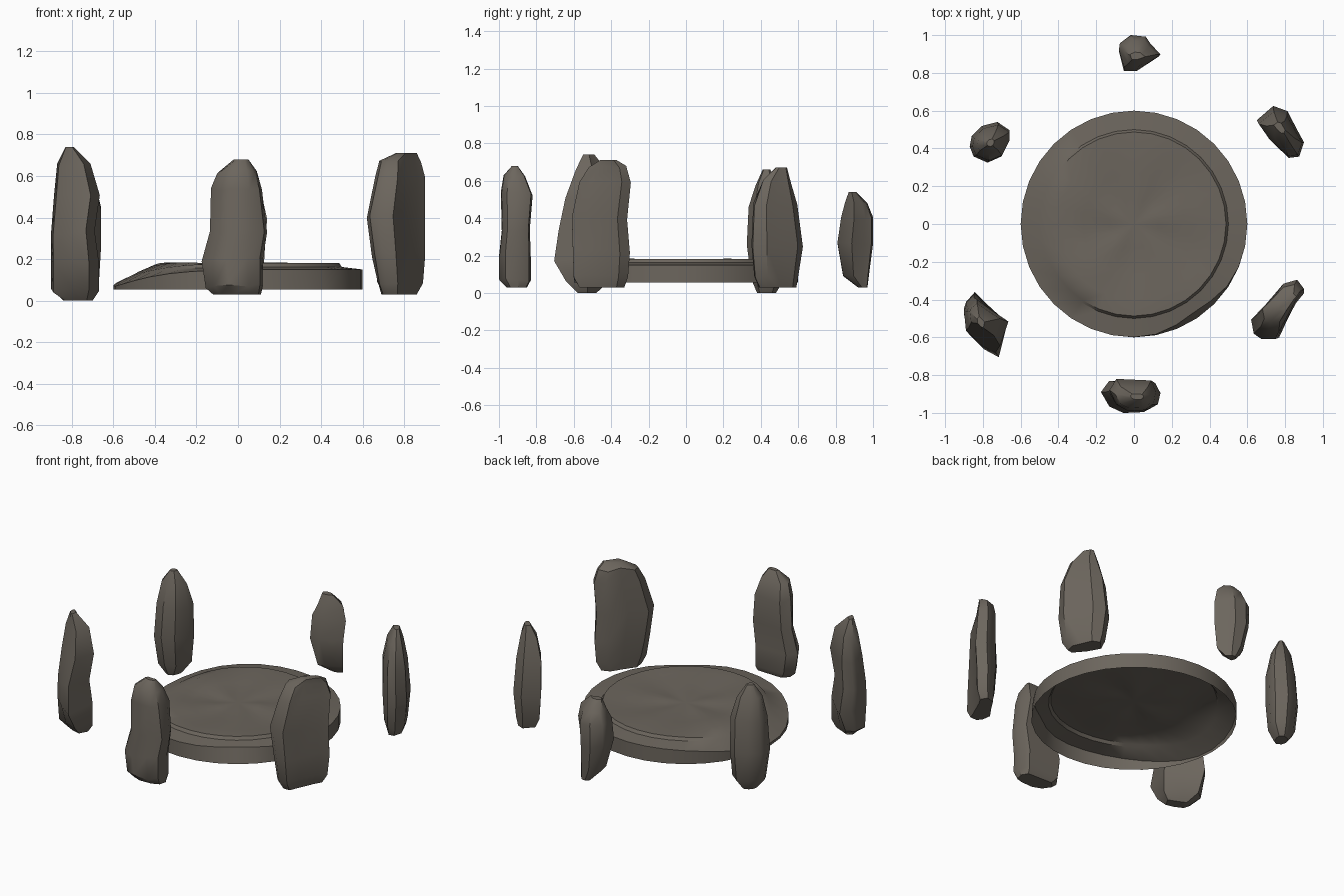
import bpy, bmesh, math, random

if "Cube" in bpy.data.objects:
    bpy.data.objects.remove(bpy.data.objects["Cube"])

random.seed(4)
stone_mat = bpy.data.materials.new("grey brown stone")
stone_mat.diffuse_color = (0.15, 0.132, 0.11, 1)
stone_mat.use_nodes = True
stone_mat.node_tree.nodes["Principled BSDF"].inputs["Base Color"].default_value = stone_mat.diffuse_color


def finish(name, bm, angle):
    bmesh.ops.recalc_face_normals(bm, faces=bm.faces)
    me = bpy.data.meshes.new(name)
    bm.to_mesh(me)
    bm.free()
    ob = bpy.data.objects.new(name, me)
    bpy.context.collection.objects.link(ob)
    me.materials.append(stone_mat)
    bpy.ops.object.select_all(action='DESELECT')
    ob.select_set(True)
    bpy.context.view_layer.objects.active = ob
    bpy.ops.object.shade_smooth_by_angle(angle=math.radians(angle))
    return ob


def bridge(bm, a, b):
    n = len(a)
    for i in range(n):
        bm.faces.new((a[i], a[(i + 1) % n], b[(i + 1) % n], b[i]))


def stone(name, outline, rings):
    """Loft a unit outline through rings of (z, x0, x1, y0, y1)."""
    bm = bmesh.new()
    loops = []
    for z, x0, x1, y0, y1 in rings:
        loops.append([bm.verts.new(((x0 + x1) / 2 + u * (x1 - x0) / 2,
                                    (y0 + y1) / 2 + v * (y1 - y0) / 2, z))
                      for u, v in outline])
    for a, b in zip(loops, loops[1:]):
        bridge(bm, a, b)
    bm.faces.new(loops[0])
    bm.faces.new(loops[-1])
    # small chisel irregularity on the inner rings
    for loop in loops[1:-1]:
        for v in loop:
            v.co.z += random.uniform(-0.012, 0.012)
    return finish(name, bm, 38)


# Six standing stones
stone("back_stone",
      [(-1, .1), (-.75, -1), (-.1, -1), (1, -.2), (.5, .5), (.3, .9), (-.4, 1), (-.95, .5)],
      [(.03, .02, .09, .92, .97), (.1, -.04, .12, .84, .98), (.27, -.08, .13, .81, 1),
       (.4, -.08, .14, .83, 1), (.48, -.05, .12, .85, .97), (.54, -.02, .06, .87, .91)])

stone("back_right_stone",
      [(-1, .45), (-.3, 1), (.3, .8), (.7, .1), (1, -.4), (.8, -.95), (.35, -1), (-.45, -.3)],
      [(.03, .7, .85, .39, .59), (.08, .67, .88, .365, .6), (.25, .65, .9, .35, .625),
       (.47, .66, .89, .36, .595), (.6, .7, .85, .41, .56), (.67, .74, .8, .48, .54)])

stone("front_right_stone",
      [(-1, -.3), (-.9, -.8), (-.6, -1), (-.1, -1), (.2, -.5), (.7, .3), (1, .65), (.7, 1),
       (.1, .85), (-.4, .3)],
      [(.03, .69, .86, -.57, -.33), (.09, .67, .89, -.6, -.31), (.22, .645, .9, -.605, -.3),
       (.4, .62, .9, -.61, -.315), (.6, .66, .9, -.57, -.295), (.68, .68, .88, -.52, -.32),
       (.71, .76, .86, -.46, -.37)])

stone("front_stone",
      [(-1, .3), (-.7, -.6), (-.2, -1), (.5, -.95), (.9, -.6), (1, .2), (.8, .9), (-.7, 1)],
      [(.03, -.12, .11, -.96, -.85), (.07, -.155, .12, -1, -.83), (.2, -.175, .12, -1, -.83),
       (.34, -.135, .14, -.985, -.835), (.53, -.13, .115, -.99, -.82),
       (.62, -.1, .09, -.975, -.86), (.68, -.02, .05, -.93, -.9)])

stone("front_left_stone",
      [(-1, .5), (-.9, .7), (-.5, 1), (.1, .6), (1, .05), (.6, -1), (-.1, -.75), (-.9, -.2)],
      [(0, -.84, -.7, -.58, -.48), (.05, -.9, -.67, -.64, -.42), (.18, -.9, -.67, -.705, -.36),
       (.33, -.9, -.69, -.68, -.39), (.5, -.885, -.665, -.645, -.4),
       (.65, -.87, -.71, -.59, -.42), (.74, -.83, -.79, -.55, -.49)])

stone("back_left_stone",
      [(-1, -.2), (-.8, -.7), (-.1, -1), (.6, -.7), (1, .1), (1, .6), (.4, 1), (-.4, .8), (-.9, .3)],
      [(0, -.8, -.72, .38, .48), (.07, -.85, -.67, .35, .52), (.25, -.87, -.66, .325, .54),
       (.45, -.855, -.66, .335, .525), (.58, -.83, -.69, .37, .49), (.66, -.78, -.74, .41, .45)])

# Central slab: an open shell with a worn left side, a stepped lip and a dished top
SIDES = 32
# radius, height, drop on the worn side, inset at the chipped front-right edge
profile = [(.6, .055, 0, 0), (.6, .15, .08, .035), (.5, .162, .036, 0), (.487, .181, .05, 0),
           (.4, .182, .012, 0), (.27, .172, 0, 0), (.13, .172, 0, 0)]
bm = bmesh.new()
loops = []
for r, z, drop, inset in profile:
    loop = []
    for i in range(SIDES):
        t = 2 * math.pi * i / SIDES
        deg = math.degrees(t)
        worn = math.exp(-((deg - 187) / 42) ** 2)
        chip = math.exp(-((deg - 305) / 17) ** 2)
        wave = 0 if r > .45 else .008 * math.sin(2 * t + 7 * r) * math.cos(3 * t - 5 * r)
        rr = r - inset * chip
        loop.append(bm.verts.new((rr * math.cos(t), rr * math.sin(t), z - drop * worn + wave)))
    loops.append(loop)
for a, b in zip(loops, loops[1:]):
    bridge(bm, a, b)
centre = bm.verts.new((0, 0, .172))
for i in range(SIDES):
    bm.faces.new((loops[-1][i], loops[-1][(i + 1) % SIDES], centre))
finish("central_slab", bm, 35)
